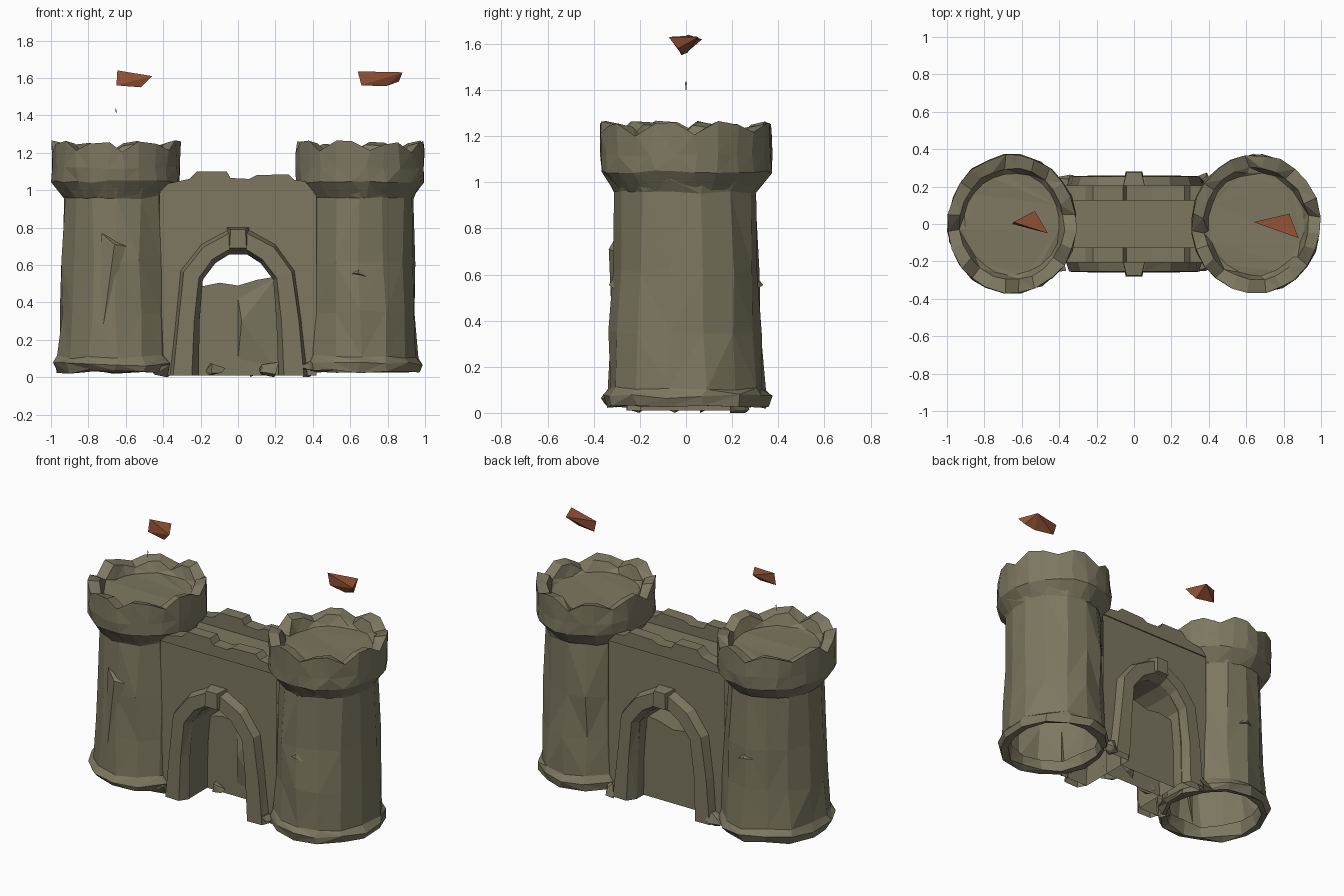
import bpy, bmesh, math, random

if "Cube" in bpy.data.objects:
    bpy.data.objects.remove(bpy.data.objects["Cube"])

random.seed(4)


def material(name, rgb):
    m = bpy.data.materials.new(name)
    m.diffuse_color = (*rgb, 1)
    m.use_nodes = True
    m.node_tree.nodes["Principled BSDF"].inputs["Base Color"].default_value = m.diffuse_color
    return m


STONE = material("mossy stone", (0.205, 0.186, 0.118))
CLOTH = material("rust cloth", (0.30, 0.085, 0.036))


def finish(name, bm, mat=STONE):
    bmesh.ops.recalc_face_normals(bm, faces=bm.faces)
    bmesh.ops.triangulate(bm, faces=bm.faces)
    me = bpy.data.meshes.new(name)
    bm.to_mesh(me)
    bm.free()
    me.materials.append(mat)
    ob = bpy.data.objects.new(name, me)
    bpy.context.collection.objects.link(ob)
    return ob


def jit(a):
    return random.uniform(-a, a)


def lathe(name, cx, n, rings, cap=False, rough=0.01):
    """Rings are (radius, height or function of segment); slightly oval in x."""
    bm = bmesh.new()
    loops = []
    for r, z in rings:
        loop = []
        for k in range(n):
            a = 2 * math.pi * (k + 0.5) / n + jit(0.04)
            rr = r + jit(rough)
            h = z(k) if callable(z) else z + jit(rough)
            loop.append(bm.verts.new((cx + 0.93 * rr * math.cos(a), rr * math.sin(a), h)))
        loops.append(loop)
    for lo, hi in zip(loops, loops[1:]):
        for k in range(n):
            j = (k + 1) % n
            bm.faces.new((lo[k], lo[j], hi[j], hi[k]))
    if cap:
        bm.faces.new(loops[-1])
    return finish(name, bm)


def prism(name, pts, y0, y1, lean=0.0, is_open=None):
    """Extrude an x-z outline along y; lean pulls the ends inward with height.
    Side strips whose both end points satisfy is_open are left out."""
    bm = bmesh.new()

    def ring(y):
        s = -1 if y > 0 else 1
        return [bm.verts.new((x, y + s * lean * z, z)) for x, z in pts]
    a, b = ring(y0), ring(y1)
    bm.faces.new(a)
    bm.faces.new(b)
    for i in range(len(pts)):
        j = (i + 1) % len(pts)
        if is_open and is_open(pts[i], pts[j]):
            continue
        bm.faces.new((a[i], a[j], b[j], b[i]))
    return finish(name, bm)


def hull(name, pts, mat=STONE):
    bm = bmesh.new()
    vs = [bm.verts.new(p) for p in pts]
    bmesh.ops.convex_hull(bm, input=vs)
    loose = [v for v in bm.verts if not v.link_faces]
    bmesh.ops.delete(bm, geom=loose, context='VERTS')
    return finish(name, bm, mat)


# Towers: hollow shaft with flared foot, then a battlemented crown
for side, cx in (("left", -0.652), ("right", 0.652)):
    lathe(side + "_tower_shaft", cx, 14, [
        (0.295, 0.11), (0.305, 0.035), (0.35, 0.03), (0.365, 0.07), (0.337, 0.11),
        (0.325, 0.35), (0.32, 0.62), (0.304, 0.96), (0.335, 1.01)], rough=0.012)
    tops = [(1.255 if k % 3 else 1.205) + jit(0.012) for k in range(24)]
    lathe(side + "_tower_crown", cx, 24, [
        (0.305, 0.96), (0.37, 1.045), (0.372, 1.12), (0.37, lambda k: tops[k]),
        (0.30, lambda k: tops[k] - 0.015), (0.275, 1.17)], cap=True, rough=0.006)

# Gate wall: hollow underneath, with an arched passage
half_in = [(-0.215, 0.01), (-0.21, 0.3), (-0.19, 0.52), (-0.12, 0.61), (-0.05, 0.655)]
half_out = [(-0.37, 0.01), (-0.34, 0.3), (-0.305, 0.57), (-0.2, 0.71), (-0.06, 0.785)]


def mirrored(half):
    return half + [(-x, z) for x, z in reversed(half)]


inner, outer = mirrored(half_in), mirrored(half_out)
prism("gate_wall", [(-0.42, 0.01)] + inner + [(0.42, 0.01), (0.42, 1.0), (-0.42, 1.0)],
      -0.205, 0.205, 0.008,
      lambda p, q: max(p[1], q[1]) < 0.02 or min(abs(p[0]), abs(q[0])) > 0.41 and p[1] != q[1])

# Parapets with uneven merlons on both edges of the walkway
parapet = [(-0.42, 0.99), (0.42, 0.99), (0.42, 1.04), (0.3, 1.055), (0.27, 1.085),
           (0.1, 1.08), (0.06, 1.06), (-0.04, 1.065), (-0.06, 1.1), (-0.22, 1.1),
           (-0.26, 1.06), (-0.4, 1.03)]
for label, s in (("front", -1), ("back", 1)):
    prism(label + "_parapet", parapet, s * 0.125, s * 0.205)

    # Chamfered stone arch frame
    bm = bmesh.new()
    rows = []
    for (xo, zo), (xi, zi) in zip(outer, inner):
        rows.append([bm.verts.new((xo + (xi - xo) * t + jit(0.006), s * y,
                                   zo + (zi - zo) * t))
                     for t, y in ((0, 0.195), (0.15, 0.255), (0.8, 0.258), (1, 0.2))])
    for a, b in zip(rows, rows[1:]):
        for i in range(3):
            bm.faces.new((a[i], a[i + 1], b[i + 1], b[i]))
    finish(label + "_arch_frame", bm)
    hull(label + "_keystone", [(x, s * y, z) for x, z, y in
         ((-0.06, 0.8, 0.19), (0.06, 0.8, 0.19), (-0.04, 0.79, 0.275), (0.04, 0.79, 0.275),
          (0.045, 0.69, 0.28), (-0.045, 0.69, 0.28), (0.04, 0.66, 0.2), (-0.04, 0.66, 0.2))])

# Broken slab blocking the lower passage
prism("passage_slab", [(-0.22, 0.01), (0.22, 0.01), (0.22, 0.54), (0.1, 0.52),
                       (0.0, 0.49), (-0.1, 0.505), (-0.22, 0.48)], -0.01, 0.13,
      0.0, lambda p, q: max(p[1], q[1]) < 0.02)
hull("passage_slab_shard", [(0.2, -0.01, 0.53), (0.0, -0.01, 0.1), (0.02, -0.04, 0.3),
                            (0.2, -0.01, 0.05), (0.0, -0.01, 0.42)])

# Rubble at the wall foot
for i, (x, y) in enumerate([(-0.42, -0.22), (0.38, -0.22), (-0.38, 0.22), (0.4, 0.23),
                            (-0.12, -0.03), (0.12, 0.1), (0.16, -0.05)]):
    hull("rubble_%d" % i, [(x + jit(0.06), y + jit(0.045), max(0.0, 0.04 + jit(0.05)))
                           for _ in range(10)])

# Chips and cracked ledges on the tower faces
hull("left_tower_crack", [(-0.73, -0.3, 0.77), (-0.6, -0.31, 0.7), (-0.66, -0.335, 0.71),
                          (-0.74, -0.31, 0.13), (-0.68, -0.29, 0.4)])
for label, x, s in (("right_tower_chip", 0.64, -1), ("left_tower_back_chip", -0.65, 1)):
    hull(label, [(x - 0.06, s * 0.3, 0.55), (x + 0.07, s * 0.3, 0.53),
                 (x, s * 0.335, 0.555), (x + 0.02, s * 0.29, 0.61)])

# Pole sliver and floating wedge flags
hull("pole_sliver", [(-0.655, 0, 1.44), (-0.65, 0.004, 1.43), (-0.65, -0.004, 1.43),
                     (-0.652, 0, 1.39)])
hull("left_flag", [(-0.645, 0.01, 1.64), (-0.53, 0.07, 1.62), (-0.46, -0.05, 1.61),
                   (-0.65, 0.0, 1.56), (-0.52, -0.02, 1.55)], CLOTH)
hull("right_flag", [(0.64, 0.01, 1.635), (0.83, 0.055, 1.63), (0.88, -0.075, 1.63),
                    (0.66, 0.005, 1.56), (0.79, -0.02, 1.556), (0.86, -0.035, 1.58)], CLOTH)
